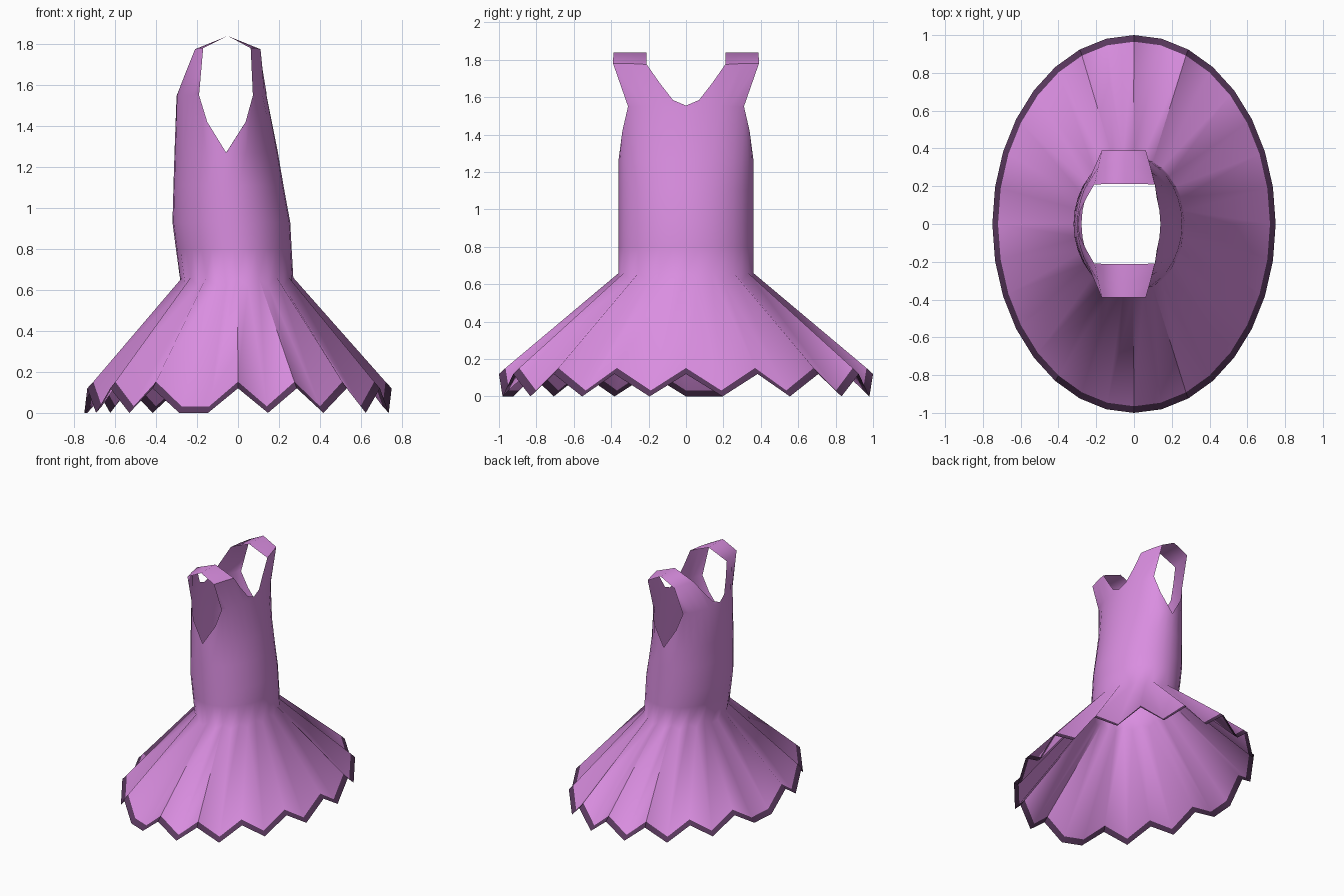
import bpy, bmesh
from math import sin, cos, pi, radians

if "Cube" in bpy.data.objects:
    bpy.data.objects.remove(bpy.data.objects["Cube"])

N = 32


def material(name, col):
    m = bpy.data.materials.new(name)
    m.diffuse_color = (*col, 1)
    m.use_nodes = True
    m.node_tree.nodes["Principled BSDF"].inputs["Base Color"].default_value = m.diffuse_color
    return m


def finish(name, bm, mat):
    bmesh.ops.remove_doubles(bm, verts=bm.verts, dist=0.002)
    bmesh.ops.dissolve_degenerate(bm, edges=bm.edges, dist=0.0005)
    bmesh.ops.recalc_face_normals(bm, faces=bm.faces)
    me = bpy.data.meshes.new(name)
    bm.to_mesh(me)
    bm.free()
    ob = bpy.data.objects.new(name, me)
    bpy.context.collection.objects.link(ob)
    me.materials.append(mat)
    bpy.ops.object.select_all(action='DESELECT')
    ob.select_set(True)
    bpy.context.view_layer.objects.active = ob
    bpy.ops.object.shade_smooth_by_angle(angle=radians(65))


def grid(bm, rows):
    # quads between neighbouring rows of points
    vs = [[bm.verts.new(p) for p in r] for r in rows]
    for a, b in zip(vs, vs[1:]):
        for i in range(len(a) - 1):
            bm.faces.new((a[i], a[i + 1], b[i + 1], b[i]))


# zigzag pleats: k = 0 is the front, counted towards +x; two flat steps in the rhythm
def is_peak(k):
    k %= N
    return k in (25, 27, 29) or (k % 2 == 0 and not 24 <= k <= 30)


def hem_z(k):
    return 0.12 if is_peak(k) else 0.0


def ring(cx, rx, ry, zf):
    return [(cx + rx * sin(2 * pi * k / N), -ry * cos(2 * pi * k / N), zf(k)) for k in range(N + 1)]


cloth = material("orchid_cloth", (0.70, 0.27, 0.75))
trim = material("dark_trim", (0.10, 0.04, 0.11))

waist = ring(-0.004, 0.274, 0.36, lambda k: 0.66 if is_peak(k) else 0.62)
hem_top = ring(0, 0.72, 0.965, lambda k: hem_z(k) + 0.032)
hem_low = ring(0, 0.75, 1.0, hem_z)

# bodice rings: z, back x, front x, half width
rings = [(0.80, -0.303, 0.262, 0.36), (0.93, -0.32, 0.255, 0.36),
         (1.11, -0.315, 0.222, 0.36), (1.27, -0.31, 0.195, 0.36)]
# chest row and neckline row, centre to side: front x, back x, y, z
chest = [(.14, -.30, 0, 1.545), (.138, -.297, .06, 1.55), (.13, -.285, .12, 1.55),
         (.12, -.265, .18, 1.55), (.105, -.24, .23, 1.55), (.09, -.215, .275, 1.55),
         (.073, -.19, .31, 1.55), (.037, -.15, .34, 1.42), (-.058, -.058, .36, 1.27)]
neck = [(.14, -.297, 0, 1.555), (.135, -.285, .07, 1.585), (.12, -.25, .14, 1.675),
        (.11, -.21, .21, 1.775), (.088, -.19, .30, 1.78), (.062, -.17, .39, 1.78),
        (.072, -.189, .315, 1.565)]

# dress body: flared skirt, bodice and straps in one cloth
bm = bmesh.new()
body = [ring((a + b) / 2, (b - a) / 2, w, lambda k, z=z: z) for z, a, b, w in rings]
grid(bm, [hem_top, waist] + body)
for sy in (1, -1):
    for side in (0, 1):
        z, a, b, w = rings[-1]
        c, r = (a + b) / 2, (b - a) / 2 * (1 - 2 * side)
        base = [(c + r * cos(j * pi / 16), sy * w * sin(j * pi / 16), z) for j in range(9)]
        top = [(p[side], sy * p[2], p[3]) for p in chest]
        edge = [(p[side], sy * p[2], p[3]) for p in neck]
        grid(bm, [base, top])
        grid(bm, [top[:7], edge])
        # shoulder strap, half on each side
        grid(bm, [edge[3:6], [(-0.05, sy * y, 1.84) for y in (.212, .30, .388)]])
finish("dress_body", bm, cloth)

# dark hem band
bm = bmesh.new()
grid(bm, [hem_top, hem_low])
finish("hem_band", bm, trim)
